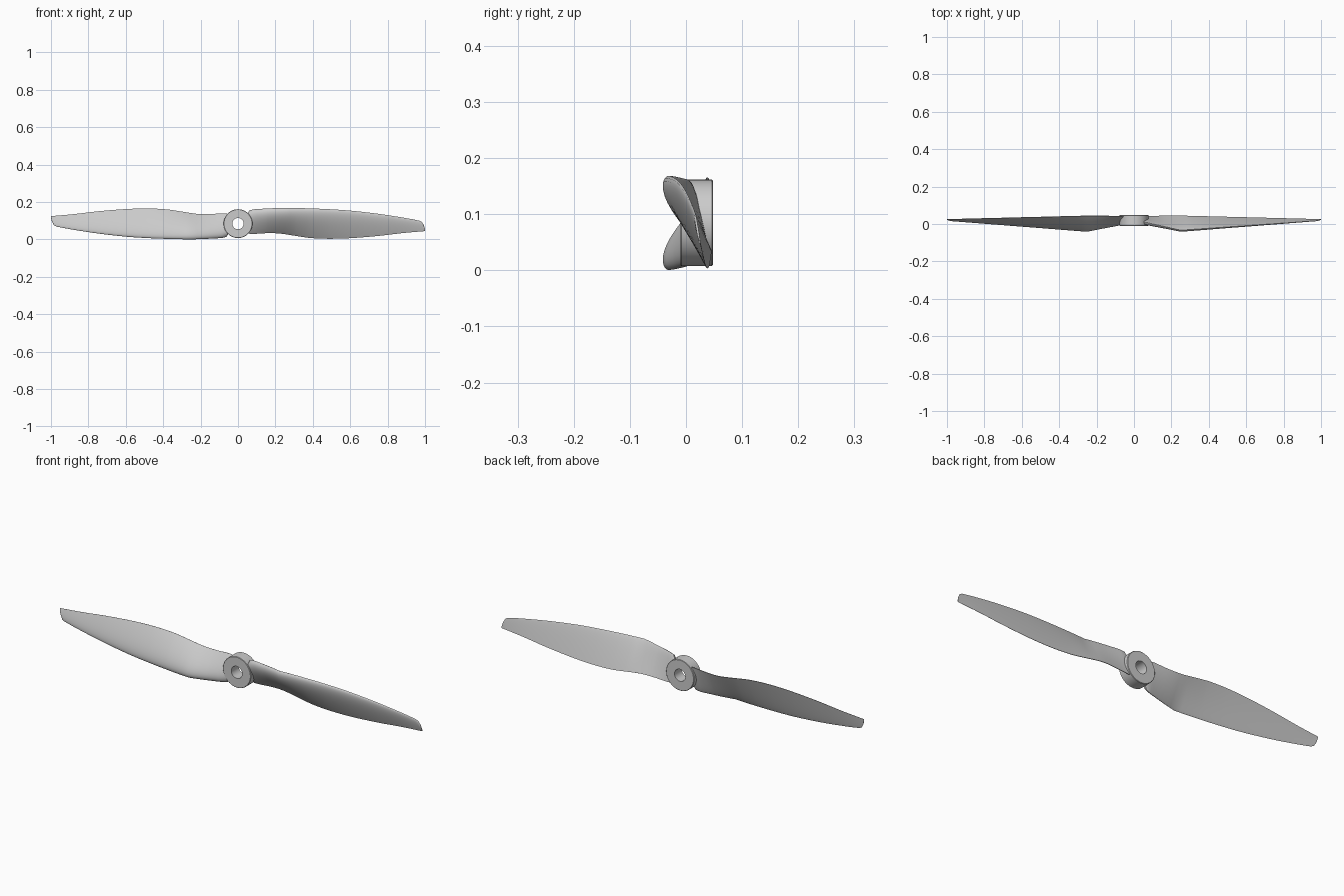
import bpy, bmesh, math
from mathutils import Matrix

if "Cube" in bpy.data.objects:
    bpy.data.objects.remove(bpy.data.objects["Cube"])

CZ = 0.0845      # height of the rotation axis (parallel to y)

# blade outline: (x, leading edge z, trailing edge z)
PLAN = [(0.052, 0.140, 0.036), (0.062, 0.156, 0.030), (0.085, 0.161, 0.030),
        (0.15, 0.165, 0.034), (0.22, 0.168, 0.033), (0.30, 0.168, 0.021),
        (0.38, 0.166, 0.009), (0.48, 0.162, 0.004), (0.60, 0.154, 0.007),
        (0.75, 0.137, 0.019), (0.88, 0.117, 0.034), (0.97, 0.100, 0.042),
        (0.984, 0.093, 0.043), (0.995, 0.073, 0.044), (1.0, 0.053, 0.045)]
# straight-line tapers along the blade
LEAD_Y = [(0.05, 0.012), (0.25, -0.033), (1.0, 0.019)]
TRAIL_Y = [(0.05, 0.041), (0.2, 0.046), (1.0, 0.026)]
THICK = [(0.05, 0.026), (0.25, 0.027), (0.5, 0.018), (1.0, 0.004)]


def linear(table, x):
    for a, b in zip(table, table[1:]):
        if x <= b[0]:
            return a[1] + (b[1] - a[1]) * (x - a[0]) / (b[0] - a[0])
    return table[-1][1]


def smooth(x, k):
    """Cubic Hermite through the outline points."""
    def slope(i):
        a, b = PLAN[max(i - 1, 0)], PLAN[min(i + 1, len(PLAN) - 1)]
        return (b[k] - a[k]) / (b[0] - a[0])
    for i in range(len(PLAN) - 1):
        a, b = PLAN[i], PLAN[i + 1]
        if x <= b[0] + 1e-9:
            h = b[0] - a[0]
            t = (x - a[0]) / h
            return ((2*t**3 - 3*t**2 + 1) * a[k] + (t**3 - 2*t**2 + t) * h * slope(i)
                    + (3*t**2 - 2*t**3) * b[k] + (t**3 - t**2) * h * slope(i + 1))
    return PLAN[-1][k]


def airfoil(n=18):
    """Loop of (chord position, offset): domed front, nearly flat back."""
    def half(u):
        return (2.97*math.sqrt(u) - 1.26*u - 3.516*u*u + 2.843*u**3 - 1.015*u**4) + 0.06*u
    us = [0.5 - 0.5 * math.cos(math.pi * i / n) for i in range(n + 1)]
    front = [(u, 0.86 * half(u)) for u in us]
    back = [(u, -0.14 * half(u)) for u in reversed(us[1:])]
    return front + back


def finish(name, bm, angle):
    bmesh.ops.recalc_face_normals(bm, faces=bm.faces)
    me = bpy.data.meshes.new(name)
    bm.to_mesh(me)
    bm.free()
    ob = bpy.data.objects.new(name, me)
    bpy.context.collection.objects.link(ob)
    bpy.ops.object.select_all(action='DESELECT')
    ob.select_set(True)
    bpy.context.view_layer.objects.active = ob
    bpy.ops.object.shade_smooth_by_angle(angle=math.radians(angle))
    return ob


def blade(name, turn):
    bm = bmesh.new()
    xs = sorted({p[0] for p in PLAN} | {0.25}
                | {round(0.1 + 0.03 * i, 3) for i in range(29)})
    rings = []
    for x in xs:
        ly, lz = linear(LEAD_Y, x), smooth(x, 1)
        ty, tz = linear(TRAIL_Y, x), smooth(x, 2)
        # past the tip rounding the chord shrinks toward the trailing edge
        if x > 0.97:
            full = 0.055
            ly = ty + (ly - ty) * min(1, (lz - tz) / full)
        dy, dz = ty - ly, tz - lz
        c = math.hypot(dy, dz)
        ny, nz = dz / c, -dy / c
        t = min(linear(THICK, x), 0.3 * c)
        rings.append([bm.verts.new((x, ly + u*dy + o*t*ny, lz + u*dz + o*t*nz))
                      for u, o in airfoil()])
    for a, b in zip(rings, rings[1:]):
        for i in range(len(a)):
            j = (i + 1) % len(a)
            bm.faces.new((a[i], a[j], b[j], b[i]))
    bm.faces.new(rings[0])
    bm.faces.new(rings[-1])
    rot = Matrix.Translation((0, 0, CZ)) @ Matrix.Rotation(turn, 4, 'Y') @ Matrix.Translation((0, 0, -CZ))
    bm.transform(rot)
    return finish(name, bm, 40)


def hub():
    # closed ring profile (radius, y) turned about the axis
    prof = [(0.03, -0.010), (0.075, -0.010), (0.077, -0.008),
            (0.077, 0.046), (0.075, 0.048), (0.03, 0.048)]
    n = 64
    bm = bmesh.new()
    rings = [[bm.verts.new((r * math.cos(2*math.pi*k/n), y, CZ + r * math.sin(2*math.pi*k/n)))
              for r, y in prof] for k in range(n)]
    for k in range(n):
        a, b = rings[k], rings[(k + 1) % n]
        for i in range(len(prof)):
            j = (i + 1) % len(prof)
            bm.faces.new((a[i], a[j], b[j], b[i]))
    return finish("hub", bm, 30)


hub()
blade("right_blade", 0)
blade("left_blade", math.pi)
